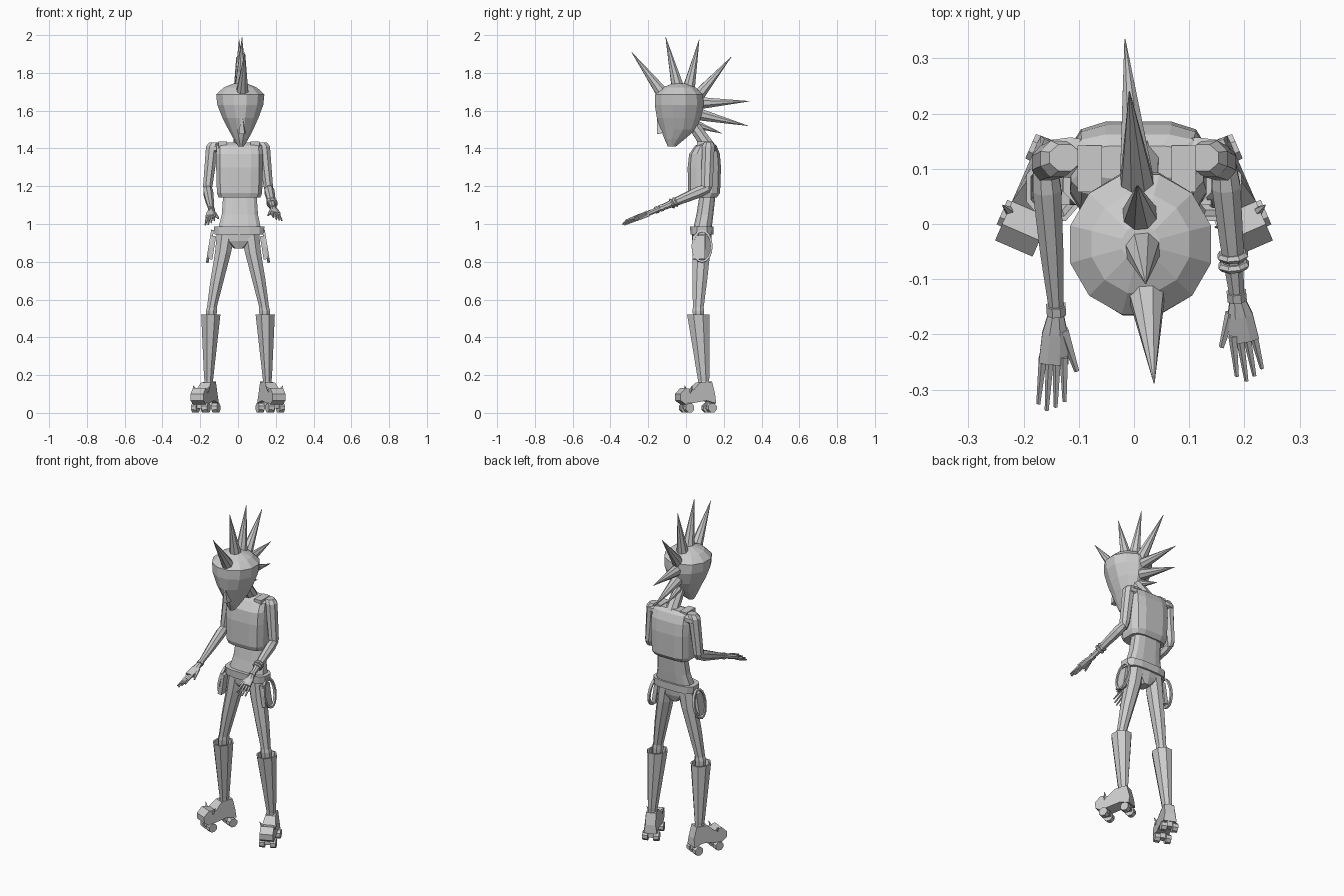
import bpy
import bmesh
import math
from mathutils import Vector, Matrix

cube = bpy.data.objects.get("Cube")
if cube:
    bpy.data.objects.remove(cube)

grey = bpy.data.materials.new("plain_grey")
grey.use_nodes = True
tone = (0.6, 0.6, 0.6, 1)
grey.diffuse_color = tone
grey.node_tree.nodes["Principled BSDF"].inputs["Base Color"].default_value = tone


def finish(name, bm):
    bmesh.ops.recalc_face_normals(bm, faces=bm.faces)
    mesh = bpy.data.meshes.new(name)
    bm.to_mesh(mesh)
    bm.free()
    mesh.materials.append(grey)
    obj = bpy.data.objects.new(name, mesh)
    bpy.context.collection.objects.link(obj)
    return obj


def skin(name, rings):
    """Bridge a list of equal rings and cap both ends."""
    bm = bmesh.new()
    loops = [[bm.verts.new(p) for p in ring] for ring in rings]
    n = len(loops[0])
    for a, b in zip(loops, loops[1:]):
        for i in range(n):
            j = (i + 1) % n
            bm.faces.new((a[i], a[j], b[j], b[i]))
    bm.faces.new(loops[0])
    bm.faces.new(loops[-1])
    return finish(name, bm)


def circle(n, rx, ry, e=1.0):
    pts = []
    for i in range(n):
        a = math.tau * (i + 0.5) / n
        c, s = math.cos(a), math.sin(a)
        pts.append(Vector((math.copysign(abs(c) ** e, c) * rx,
                           math.copysign(abs(s) ** e, s) * ry, 0)))
    return pts


def loft(name, sections, n=8, e=1.0, s=1):
    """Level sections: z, centre x, centre y, radius x, radius y."""
    return skin(name, [[p + Vector((x * s, y, z)) for p in circle(n, rx, ry, e)]
                       for z, x, y, rx, ry in sections])


def limb(name, a, b, stations, n=6):
    """Tapered tube from a to b; stations: fraction, radius across, radius up."""
    a, b = Vector(a), Vector(b)
    q = (b - a).to_track_quat('Z', 'Y')
    return skin(name, [[a.lerp(b, t) + q @ p for p in circle(n, rx, ry)]
                       for t, rx, ry in stations])


def cone(name, a, b, r0, r1=0.001, n=6):
    return limb(name, a, b, [(0, r0, r0), (1, r1, r1)], n)


def box(name, centre, size, matrix=Matrix()):
    bm = bmesh.new()
    bmesh.ops.create_cube(bm, size=1)
    bmesh.ops.transform(bm, verts=bm.verts, matrix=matrix @
                        Matrix.Translation(centre) @ Matrix.Diagonal((*size, 1)))
    return finish(name, bm)


# Head, nose and neck
loft("head", [(1.41, .016, -.075, .015, .022), (1.45, .016, -.06, .04, .056),
              (1.50, .015, -.04, .068, .096), (1.56, .013, -.038, .098, .12),
              (1.63, .012, -.036, .126, .134), (1.685, .012, -.037, .132, .131),
              (1.722, .012, -.036, .092, .092), (1.745, .012, -.036, .035, .035)], 12)
cone("nose", (.02, -.15, 1.565), (.022, -.135, 1.48), .006, .022, 4)
cone("neck", (.01, .125, 1.4), (.012, .035, 1.53), .038, .032, 8)

# Fan of hair spikes along the middle of the head: base y, base z, tip y, tip z
spikes = [(-.13, 1.70, -.288, 1.91), (-.045, 1.73, -.108, 1.99), (.015, 1.72, .07, 1.977),
          (.065, 1.68, .24, 1.885), (.075, 1.64, .335, 1.65), (.07, 1.58, .328, 1.52),
          (.045, 1.53, .19, 1.48)]
for i, (y0, z0, y1, z1) in enumerate(spikes):
    radius = .034 if i < 6 else .025
    cone(f"hair_spike_{i + 1}", (.012 - .085 * y0, y0, z0), (.012 - .085 * y1, y1, z1), radius, n=8)

# Torso, belt and pelvis
loft("vest", [(1.14, .008, .092, .113, .072), (1.165, .008, .096, .122, .086),
              (1.30, .008, .097, .126, .09), (1.37, .008, .098, .126, .083),
              (1.415, .006, .105, .122, .058), (1.432, .005, .112, .1, .03)], 12, .55)
loft("abdomen", [(.97, .008, .086, .117, .05), (1.05, .01, .1, .098, .046),
                 (1.16, .01, .115, .09, .043)], 12, .65)
loft("belt", [(.945, .006, .084, .133, .062), (.988, .006, .084, .137, .064)], 12, .65)
loft("pelvis", [(.87, .004, .084, .025, .035), (.91, .004, .083, .075, .05),
                (.96, .006, .084, .12, .054)], 10, .7)

for side, s in (("left", 1), ("right", -1)):
    # Upper arm and shoulder
    loft(f"{side}_upper_arm", [(1.432, .125, .12, .03, .026), (1.41, .138, .118, .034, .036),
                               (1.30, .149, .114, .031, .034), (1.20, .16, .11, .027, .034),
                               (1.165, .16, .105, .016, .022)], 8, s=s)
    limb(f"{side}_shoulder", (s * .06, .12, 1.4), (s * .15, .12, 1.4),
         [(0, .03, .02), (.6, .04, .03), (1, .035, .025)], 8)
    # Vest strap
    box(f"{side}_strap", (s * .085 + .005, .1, 1.418), (.045, .085, .035))

    # Forearm with cuff and hand
    elbow = Vector((s * .162, .118, 1.19))
    wrist = Vector((.186, -.13, 1.085)) if s > 0 else Vector((-.141, -.155, 1.075))
    tip = Vector((.212, -.285, 1.02)) if s > 0 else Vector((-.15, -.34, 1.0))
    limb(f"{side}_forearm", elbow, wrist,
         [(0, .022, .025), (.2, .028, .032), (.6, .023, .024), (1, .014, .015)], 8)
    limb(f"{side}_cuff", wrist.lerp(elbow, .03), wrist.lerp(elbow, -.03),
         [(0, .019, .02), (1, .019, .02)], 8)
    aim = (tip - wrist).normalized()
    across = aim.cross(Vector((0, 0, 1))).normalized()
    across = (across * .85 + Vector((0, 0, s * .35))).normalized()
    knuckle = wrist.lerp(tip, .52)
    limb(f"{side}_palm", wrist, knuckle,
         [(0, .013, .013), (.45, .025, .014), (1, .029, .013)], 8)
    for i in range(4):
        k = i - 1.5
        reach = tip - aim * (.012 * abs(k - .3))
        cone(f"{side}_finger_{i + 1}", knuckle - aim * .012 + across * k * .0135,
             reach + across * k * .017, .0085, .004, 5)
    inward = Vector((-s, 0, 0))
    cone(f"{side}_thumb", wrist.lerp(tip, .2) + inward * .015,
         wrist.lerp(tip, .6) + inward * .043, .011, .005, 5)

    # Thigh and knee
    loft(f"{side}_thigh", [(.95, .064, .085, .052, .05), (.85, .079, .082, .046, .05),
                           (.70, .111, .073, .038, .042), (.56, .138, .065, .028, .031),
                           (.54, .141, .065, .032, .033), (.46, .145, .067, .028, .028)], 8, s=s)
    # Flared boot shaft with a hollow rim
    loft(f"{side}_boot_shaft", [(.14, .157, .095, .027, .034), (.17, .155, .093, .024, .032),
                                (.19, .155, .092, .027, .034), (.52, .144, .065, .055, .064),
                                (.52, .144, .065, .046, .055), (.47, .145, .067, .04, .045)], 8, s=s)

    # Hip pouch and hanging strap loop
    tilt = (Matrix.Translation((s * .137, .085, .88)) @ Matrix.Rotation(s * -.16, 4, 'Y'))
    box(f"{side}_pouch", (0, -.018, -.005), (.024, .065, .125), tilt)
    bm = bmesh.new()
    turns, grid = 16, []
    for i in range(turns):
        a = math.tau * i / turns
        grid.append([bm.verts.new(tilt @ Vector((s * .012 + dx, math.cos(a) * (.05 + dr),
                                                 math.sin(a) * (.082 + dr))))
                     for dx, dr in ((-.007, -.006), (.007, -.006), (.007, .006), (-.007, .006))])
    for i in range(turns):
        p, q = grid[i], grid[(i + 1) % turns]
        for j in range(4):
            k = (j + 1) % 4
            bm.faces.new((p[j], p[k], q[k], q[j]))
    finish(f"{side}_strap_loop", bm)

    # Skate boot, toes turned outward
    place = Matrix.Translation((s * .157, .095, 0)) @ Matrix.Rotation(s * .41, 4, 'Z')
    outline = [(-.15, .065), (-.152, .1), (-.12, .132), (-.075, .122), (-.035, .16),
               (.035, .165), (.052, .1), (.055, .05), (0, .065), (-.06, .055), (-.12, .045)]
    bm = bmesh.new()
    rows = [[bm.verts.new(place @ Vector((w * (.028 if y > -.04 and z > .09 else .037), y, z)))
             for y, z in outline] for w in (-1, 1)]
    for i in range(len(outline)):
        j = (i + 1) % len(outline)
        bm.faces.new((rows[0][i], rows[0][j], rows[1][j], rows[1][i]))
    for row in rows:
        bm.faces.new(row)
    finish(f"{side}_skate_boot", bm)
    for end, y in (("front", -.1), ("back", .03)):
        box(f"{side}_{end}_truck", (0, y, .042), (.03, .035, .04), place)
        for w, lane in ((-1, "a"), (1, "b")):
            cone(f"{side}_{end}_wheel_{lane}", place @ Vector((w * .016, y, .027)),
                 place @ Vector((w * .046, y, .027)), .028, .026, 8)
    # Toe horns
    for w, lane in ((-1, "a"), (1, "b")):
        cone(f"{side}_toe_horn_{lane}", place @ Vector((w * .026, -.095, .108)),
             place @ Vector((w * .05, -.088, .145)), .013, n=5)

# Stacked bracelets on one arm
for i, t in enumerate((.68, .75)):
    a, b = Vector((.162, .118, 1.19)), Vector((.186, -.13, 1.085))
    limb(f"bracelet_{i + 1}", a.lerp(b, t), a.lerp(b, t + .05),
         [(0, .025, .025), (.5, .03, .03), (1, .025, .025)], 8)
